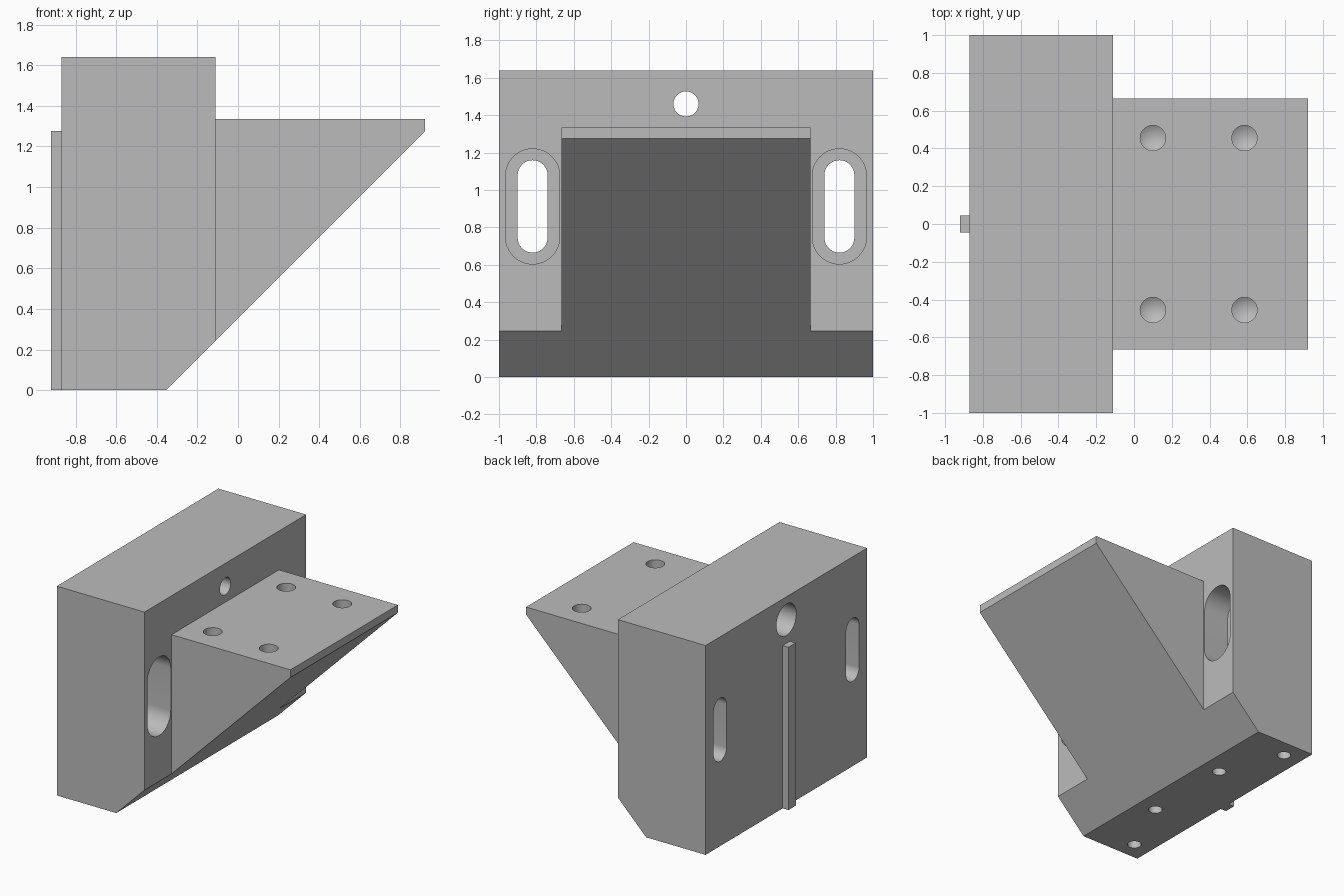
import bpy, bmesh, math

cube = bpy.data.objects.get("Cube")
if cube:
    bpy.data.objects.remove(cube, do_unlink=True)

# Single plain metal colour
GREY = (0.5, 0.5, 0.5, 1)
metal = bpy.data.materials.new("plain grey")
metal.use_nodes = True
metal.diffuse_color = GREY
metal.node_tree.nodes["Principled BSDF"].inputs["Base Color"].default_value = GREY


def prism(name, outline, axis, start, end, tip=0):
    """Extrude a 2D outline along an axis; tip adds a drill point at the end."""
    def place(p, level):
        co = list(p)
        co.insert(axis, level)
        return co
    bm = bmesh.new()
    first = [bm.verts.new(place(p, start)) for p in outline]
    last = [bm.verts.new(place(p, end)) for p in outline]
    bm.faces.new(first)
    n = len(outline)
    for i in range(n):
        j = (i + 1) % n
        bm.faces.new((first[i], first[j], last[j], last[i]))
    cap = bm.faces.new(last)
    if tip:
        centre = bmesh.ops.poke(bm, faces=[cap])["verts"][0]
        centre.co[axis] += math.copysign(tip, end - start)
    bmesh.ops.recalc_face_normals(bm, faces=bm.faces)
    mesh = bpy.data.meshes.new(name)
    bm.to_mesh(mesh)
    bm.free()
    mesh.materials.append(metal)
    ob = bpy.data.objects.new(name, mesh)
    bpy.context.collection.objects.link(ob)
    return ob


def rect(a0, a1, b0, b1):
    return [(a0, b0), (a1, b0), (a1, b1), (a0, b1)]


def slot(a, b, r, half=0, steps=24):
    """Circle outline, stretched by half along the second axis into a slot."""
    pts = []
    for side, base in ((half, 0), (-half, math.pi)):
        count = steps + 1 if half else steps
        for i in range(count):
            t = base + math.pi * i / steps
            pts.append((a + r * math.cos(t), b + side + r * math.sin(t)))
    return pts


def combine(body, tool, operation):
    mod = body.modifiers.new(tool.name, "BOOLEAN")
    mod.operation = operation
    mod.solver = "EXACT"
    mod.object = tool
    bpy.context.view_layer.objects.active = body
    bpy.ops.object.modifier_apply(modifier=mod.name)
    bpy.data.objects.remove(tool, do_unlink=True)


BACK, FACE, TOP, SHELF = -0.87, -0.11, 1.64, 1.335

# Upright block with a chamfered lower edge
bracket = prism("bracket_body", [(BACK, 0), (-0.355, 0), (FACE, 0.245),
                                 (FACE, TOP), (BACK, TOP)], 1, -1, 1)

# Wedge-shaped shelf and rear key rail
shelf = prism("wedge_shelf", [(-0.2, 0.245), (FACE, 0.245), (0.92, 1.275),
                              (0.92, SHELF), (-0.2, SHELF)], 1, -0.665, 0.665)
rail = prism("key_rail", rect(-0.045, 0.045, 0, 1.275), 0, -0.92, BACK + 0.04)
for part in (shelf, rail):
    combine(bracket, part, "UNION")

cutters = []
for side in (-1, 1):
    # Mounting slots, stepped wider on the shelf side
    y, z = side * 0.82, 0.912
    cutters.append(prism("slot", slot(y, z, 0.08, 0.167), 0, -1, 0))
    cutters.append(prism("slot_step", slot(y, z, 0.145, 0.163), 0, 0, FACE - 0.22))
    # Drilled holes in the shelf
    for x in (0.1, 0.585):
        cutters.append(prism("shelf_hole", slot(x, side * 0.455, 0.067), 2,
                             SHELF + 0.1, SHELF - 0.2, 0.04))
    # Drilled holes in the base
    for x, y in ((-0.72, 0.855), (-0.51, 0.364)):
        cutters.append(prism("base_hole", slot(x, side * y, 0.05), 2, -0.1, 0.2, 0.03))

# Upper bolt hole, counterbored from the back
cutters.append(prism("bolt_hole", slot(0, 1.46, 0.067), 0, -1, 0))
cutters.append(prism("bolt_counterbore", slot(0, 1.46, 0.123), 0, -1, BACK + 0.4))

for cutter in cutters:
    combine(bracket, cutter, "DIFFERENCE")

bpy.ops.object.select_all(action="DESELECT")
bracket.select_set(True)
bpy.context.view_layer.objects.active = bracket
bpy.ops.object.shade_smooth_by_angle(angle=math.radians(25))
